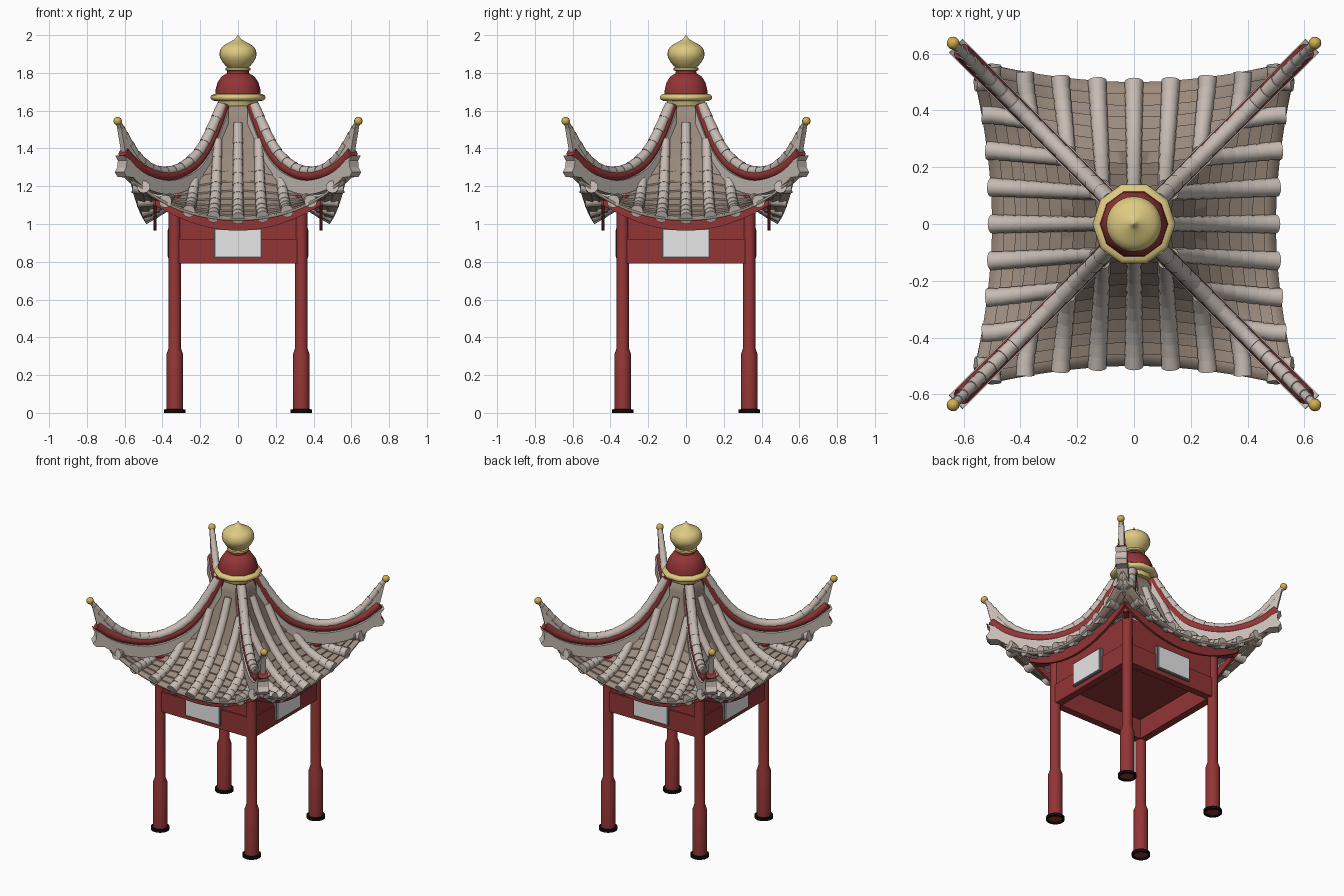
import bpy, bmesh, math
from mathutils import Vector, Matrix

if "Cube" in bpy.data.objects:
    bpy.data.objects.remove(bpy.data.objects["Cube"])


def material(name, rgb):
    m = bpy.data.materials.new(name)
    m.use_nodes = True
    m.diffuse_color = (*rgb, 1)
    m.node_tree.nodes["Principled BSDF"].inputs["Base Color"].default_value = (*rgb, 1)
    return m


RED = material("red lacquer", (0.29, 0.035, 0.036))
TILE = material("pale clay tile", (0.57, 0.50, 0.45))
PAN = material("brown pan tile", (0.33, 0.26, 0.21))
GOLD = material("soft gold", (0.73, 0.59, 0.22))
BALL = material("deep gold", (0.64, 0.42, 0.075))
WHITE = material("pale panel", (0.80, 0.80, 0.80))
GREY = material("panel frame grey", (0.16, 0.18, 0.18))
BLACK = material("black base", (0.004, 0.004, 0.004))


def build(name, pieces, mat, turns=1, smooth=True):
    """One object from (points, faces) pieces, repeated by quarter turns."""
    bm = bmesh.new()
    for k in range(turns):
        turn = Matrix.Rotation(k * math.pi / 2, 3, "Z")
        for points, faces in pieces:
            vs = [bm.verts.new(turn @ Vector(p)) for p in points]
            for f in faces:
                bm.faces.new([vs[i] for i in f])
    bmesh.ops.recalc_face_normals(bm, faces=bm.faces)
    me = bpy.data.meshes.new(name)
    bm.to_mesh(me)
    bm.free()
    ob = bpy.data.objects.new(name, me)
    bpy.context.collection.objects.link(ob)
    me.materials.append(mat)
    if smooth:
        bpy.ops.object.select_all(action="DESELECT")
        ob.select_set(True)
        bpy.context.view_layer.objects.active = ob
        bpy.ops.object.shade_smooth_by_angle(angle=math.radians(38))
    return ob


def loft(rings, caps=True):
    n = len(rings[0])
    pts = [p for r in rings for p in r]
    faces = [(k * n + i, k * n + (i + 1) % n, (k + 1) * n + (i + 1) % n, (k + 1) * n + i)
             for k in range(len(rings) - 1) for i in range(n)]
    if caps:
        faces += [tuple(range(n)), tuple(range(len(pts) - n, len(pts)))]
    return pts, faces


def lathe(profile, sides, x=0, y=0, caps=True):
    return loft([[(x + r * math.cos(2 * math.pi * i / sides), y + r * math.sin(2 * math.pi * i / sides), z)
                  for i in range(sides)] for r, z in profile], caps)


def tube(path, radii, sides=12):
    """Sweep circles along a path; repeated points make a step in radius."""
    rings = []
    for p, radius in zip(path, radii):
        k = path.index(p)
        ahead = [q for q in path[k:] if q != p]
        t = ((ahead[0] if ahead else p) - (path[k - 1] if k else p)).normalized()
        side = t.cross(Vector((0, 0, 1))).normalized()
        up = side.cross(t)
        rings.append([p + radius * (math.cos(a) * side + math.sin(a) * up)
                      for a in (2 * math.pi * i / sides for i in range(sides))])
    return loft(rings)


def stepped(path, first, last, power=1):
    """Overlapping barrel tiles, each flared at its end, sized from first to last."""
    pts, radii = [], []
    for k in range(len(path) - 1):
        size = first + (last - first) * (k / (len(path) - 2)) ** power
        pts += [path[k], path[k + 1]]
        radii += [size * 0.9, size]
    return tube(pts, radii)


def slab(outline, place, half):
    """Extrude a flat (u, z) outline by half on both sides."""
    return loft([[place(u, z, s * half) for u, z in outline] for s in (-1, 1)])


def box(x, y, z):
    return loft([[(a, b, c) for a, b in ((x[0], y[0]), (x[1], y[0]), (x[1], y[1]), (x[0], y[1]))] for c in z])


def spline(pts, steps=4):
    p = [Vector(q) for q in pts]
    p = [2 * p[0] - p[1]] + p + [2 * p[-1] - p[-2]]
    out = []
    for a, b, c, d in zip(p, p[1:], p[2:], p[3:]):
        for t in (i / steps for i in range(steps)):
            out.append(0.5 * (2 * b + (c - a) * t + (2 * a - 5 * b + 4 * c - d) * t * t
                              + (3 * b - a - 3 * c + d) * t ** 3))
    return out + [p[-2]]


def roof_z(x, d):
    lift = 2.5 * max(0, d - 0.25) ** 2
    return 0.922 + 0.945 * math.exp(-4.5 * d) + lift * (x / d) ** 2


def diagonal(r, z, s):
    return Vector((r + s * 0.707, r - s * 0.707, z))


def front(y):
    return lambda x, z, s: Vector((x, y + s, z))


# Columns and their open black feet
corners = [(sx * 0.335, sy * 0.335) for sx in (-1, 1) for sy in (-1, 1)]
column = [(0.044, 0.008), (0.044, 0.31), (0.032, 0.345), (0.032, 1.15)]
build("columns", [lathe(column, 20, *c) for c in corners], RED)
foot = [(0.043, 0.02), (0.043, 0), (0.056, 0), (0.056, 0.018), (0.043, 0.02)]
build("column_feet", [lathe(foot, 20, *c, caps=False) for c in corners], BLACK)

# Beams, ceiling and side panels
build("lower_beams", [box((-0.335, 0.335), (-0.356, -0.308), (0.79, 0.92))], RED, 4, False)
build("upper_beams", [box((-0.335, 0.335), (-0.348, -0.318), (0.92, 1.10))], RED, 4, False)
build("ceiling", [box((-0.32, 0.32), (-0.32, 0.32), (0.93, 0.95))], RED, 1, False)
build("panel_frames", [box((-0.126, 0.126), (-0.37, -0.345), (0.82, 0.975))], GREY, 4, False)
build("panels", [box((-0.118, 0.118), (-0.374, -0.368), (0.828, 0.967))], WHITE, 4, False)

# Curved boards under the eaves, with short rafters to the corners
xs = [-0.44 + 0.88 * i / 24 for i in range(25)]
board = [(x, roof_z(x, 0.44) - 0.015) for x in xs] + [(x, 0.965 + 0.7 * x * x) for x in reversed(xs)]
build("eave_boards", [slab(board, front(-0.44), 0.008)], RED, 4, False)
rs = [0.30 + 0.04 * i for i in range(4)]
rafter = [(r, roof_z(r, r) - 0.015) for r in rs] + [(r, roof_z(r, r) - 0.06) for r in reversed(rs)]
build("corner_rafters", [slab(rafter, diagonal, 0.015)], RED, 4, False)

# Roof skin: overlapping rows of pan tiles
ROWS, COLS = 11, 32
pan_pts = []
for row in range(ROWS):
    for end in (0, 1):
        s = (row + end) / ROWS
        for c in range(COLS + 1):
            t = 2 * c / COLS - 1
            d = 0.05 + (0.45 + 0.07 * t * t) * s
            pan_pts.append((t * d, -d, roof_z(t * d, d) + 0.008 * end))
W = COLS + 1
pan_faces = [(r * W + c, r * W + c + 1, (r + 1) * W + c + 1, (r + 1) * W + c)
             for r in range(2 * ROWS - 1) for c in range(COLS)]
skin = build("roof_pan_tiles", [(pan_pts, pan_faces)], PAN, 4)
mod = skin.modifiers.new("thickness", "SOLIDIFY")
mod.thickness = 0.014

# Barrel tiles running down each roof face
barrels = []
for x in (0, 0.13, 0.26, 0.385, 0.5):
    last = 0.5 + 0.07 * (x / 0.55) ** 2
    first = max(0.10, 0.92 * x + 0.015)
    n = max(3, round((last - first) / 0.045))
    for sign in ((-1, 1) if x else (1,)):
        path = []
        for i in range(n + 1):
            d = first + (last - first) * i / n
            px = sign * x * (0.82 + 0.18 * min(1, (d - 0.1) / 0.4))
            path.append(Vector((px, -d, roof_z(px, d) + 0.008)))
        barrels.append(stepped(path, 0.026 + 0.015 * (first - 0.1), 0.034))
build("roof_barrel_tiles", barrels, TILE, 4)

# Hip ridges: slab, red roll, wall and upswept tile ridge
roll = spline([(0.075, 1.63), (0.1, 1.555), (0.145, 1.445), (0.215, 1.333), (0.3, 1.275), (0.385, 1.256),
               (0.47, 1.273), (0.545, 1.314), (0.608, 1.382)])
ridge = spline([(0.085, 1.63), (0.145, 1.49), (0.21, 1.375), (0.3, 1.298), (0.385, 1.277), (0.465, 1.298),
                (0.54, 1.37), (0.6, 1.475), (0.634, 1.54)])
end = [(0.626, 1.362), (0.612, 1.335), (0.615, 1.30), (0.628, 1.275), (0.615, 1.25)]
top = [(r, z - 0.025) for r, z in roll[:-1]]
under = [(r, z - 0.1) for r, z in reversed(roll) if r < 0.59]
build("hip_slabs", [slab(top + end + under, diagonal, 0.034)], TILE, 4, False)
build("hip_red_rolls", [tube([diagonal(r, z, 0) for r, z in roll], [0.03] * len(roll))], RED, 4)
build("hip_walls", [slab([tuple(p) for p in ridge] + [tuple(p) for p in reversed(roll)], diagonal, 0.016)],
      TILE, 4, False)
build("hip_ridge_tiles", [stepped([diagonal(r, z, 0) for r, z in ridge[::2]], 0.03, 0.016, 3)], TILE, 4)
ball = [(0.022 * math.sin(a) + 0.0005, 1.545 - 0.022 * math.cos(a)) for a in (math.pi * i / 8 for i in range(9))]
build("hip_end_balls", [lathe(ball, 14, 0.637, 0.637)], BALL, 4)

# Crown: gold collar, red dome and onion finial
build("crown_collar", [lathe([(0.10, 1.625), (0.108, 1.65), (0.132, 1.653), (0.143, 1.661), (0.146, 1.67),
                              (0.143, 1.679), (0.132, 1.687), (0.11, 1.69)], 10)], GOLD)
build("crown_dome", [lathe([(0.12, 1.685), (0.118, 1.715), (0.108, 1.75), (0.088, 1.78), (0.058, 1.798),
                            (0.056, 1.82)], 10)], RED)
onion = spline([(0.052, 1.825), (0.08, 1.855), (0.098, 1.895), (0.085, 1.937), (0.04, 1.965), (0.016, 1.98),
                (0.001, 2.0)], 3)
build("crown_neck_ring", [lathe([(0.055, 1.81), (0.066, 1.814), (0.066, 1.826), (0.05, 1.832)], 20)], GOLD)
build("crown_finial", [lathe(onion, 24)], GOLD)
